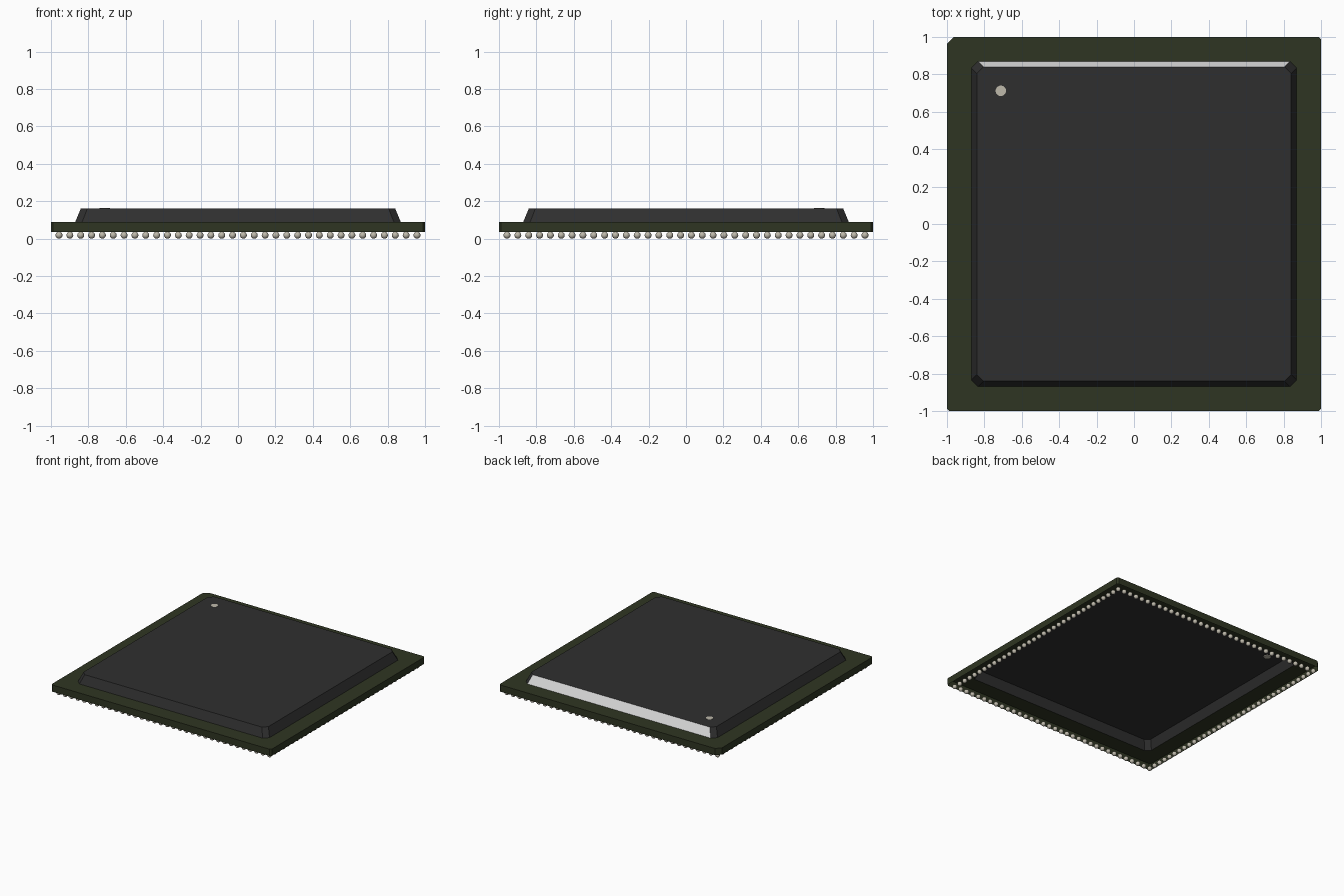
import bpy, bmesh, math
from mathutils import Matrix

cube = bpy.data.objects.get("Cube")
if cube:
    bpy.data.objects.remove(cube, do_unlink=True)


def material(name, rgb):
    m = bpy.data.materials.new(name)
    m.use_nodes = True
    m.diffuse_color = (*rgb, 1)
    bsdf = next(n for n in m.node_tree.nodes if n.type == 'BSDF_PRINCIPLED')
    bsdf.inputs["Base Color"].default_value = (*rgb, 1)
    return m


GREEN = material("board green", (0.028, 0.036, 0.016))
BLACK = material("case black", (0.028, 0.028, 0.028))
WHITE = material("white", (1.0, 1.0, 1.0))
SILVER = material("solder silver", (0.52, 0.49, 0.41))


def finish(name, bm, *mats):
    me = bpy.data.meshes.new(name)
    bm.to_mesh(me)
    bm.free()
    for m in mats:
        me.materials.append(m)
    ob = bpy.data.objects.new(name, me)
    bpy.context.collection.objects.link(ob)
    return ob


def loop(bm, half, z, cuts):
    """Square of vertices with cut corners, starting at front left, anticlockwise."""
    pts = []
    for (sx, sy), c in zip([(-1, -1), (1, -1), (1, 1), (-1, 1)], cuts):
        a = (sx * half, sy * (half - c), z)
        b = (sx * (half - c), sy * half, z)
        pts += [a, b] if sx == sy else [b, a]
    return [bm.verts.new(p) for p in pts]


def bridge(bm, low, high):
    n = len(low)
    return [bm.faces.new((low[i], low[(i + 1) % n], high[(i + 1) % n], high[i]))
            for i in range(n)]


# Circuit board: outer wall and a top rim around the case, open underneath
bm = bmesh.new()
cuts = (0.012, 0.012, 0.012, 0.037)
bottom = loop(bm, 1.0, 0.035, cuts)
top = loop(bm, 1.0, 0.09, cuts)
inner = loop(bm, 0.87, 0.09, (0.037,) * 4)
bridge(bm, bottom, top)
bridge(bm, top, inner)
finish("circuit_board", bm, GREEN)

# Case: sloped hollow lid, with its back slope white
bm = bmesh.new()
base = loop(bm, 0.87, 0.09, (0.037,) * 4)
lid = loop(bm, 0.84, 0.162, (0.035,) * 4)
bridge(bm, base, lid)
bm.faces.new(lid)
bm.normal_update()
for f in bm.faces:
    if f.normal.y > 0.8:
        f.material_index = 1
finish("case", bm, BLACK, WHITE)

# Corner marker dot
bm = bmesh.new()
bmesh.ops.create_cone(bm, cap_ends=True, segments=24, radius1=0.028, radius2=0.028,
                      depth=0.008, matrix=Matrix.Translation((-0.712, 0.712, 0.1595)))
finish("marker_dot", bm, SILVER)

# Solder balls: one row around the edge
bm = bmesh.new()
COUNT, REACH, RADIUS = 34, 0.957, 0.0185
step = 2 * REACH / (COUNT - 1)
for i in range(COUNT):
    for j in range(COUNT):
        if i in (0, COUNT - 1) or j in (0, COUNT - 1):
            spot = Matrix.Translation((i * step - REACH, j * step - REACH, RADIUS))
            bmesh.ops.create_uvsphere(bm, u_segments=12, v_segments=8,
                                      radius=RADIUS, matrix=spot)
for f in bm.faces:
    f.smooth = True
finish("solder_balls", bm, SILVER)
